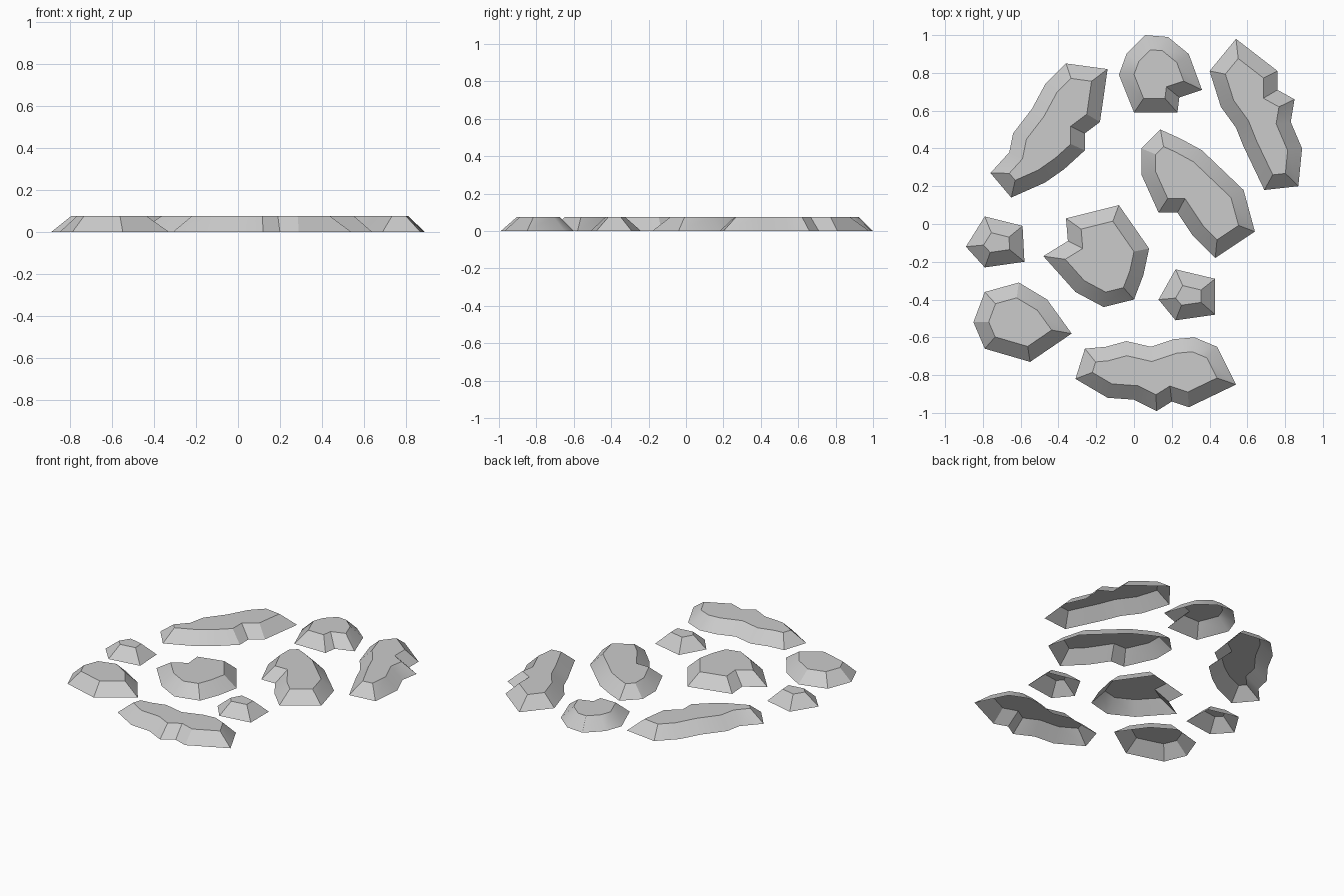
import bpy
import bmesh
import math

UNIT = 0.01          # outlines are written in hundredths
HEIGHT = 0.075       # thickness of every stone
SLOPE = 0.075        # width of the chamfered rim

default_cube = bpy.data.objects.get("Cube")
if default_cube:
    bpy.data.objects.remove(default_cube, do_unlink=True)


def make_material(name, colour):
    material = bpy.data.materials.new(name)
    material.use_nodes = True
    material.diffuse_color = colour
    shader = next(node for node in material.node_tree.nodes
                  if node.type == "BSDF_PRINCIPLED")
    shader.inputs["Base Color"].default_value = colour
    shader.inputs["Roughness"].default_value = 0.8
    return material


stone_grey = make_material("stone grey", (0.6, 0.6, 0.6, 1.0))


def make_stone(name, *outline):
    """Open-bottomed stone: ground outline, sloping rim, flat top."""
    mesh_builder = bmesh.new()
    corners = [mesh_builder.verts.new((x * UNIT, y * UNIT, 0)) for x, y in outline]
    top = mesh_builder.faces.new(corners)
    top.normal_update()
    if top.normal.z < 0:
        top.normal_flip()

    # Inset the flat outline evenly, then lift the inner face
    bmesh.ops.inset_region(mesh_builder, faces=[top], thickness=SLOPE,
                           use_boundary=True, use_even_offset=True)
    for corner in top.verts:
        corner.co.z = HEIGHT
    mesh_builder.normal_update()

    mesh = bpy.data.meshes.new(name)
    mesh_builder.to_mesh(mesh)
    mesh_builder.free()
    mesh.materials.append(stone_grey)
    stone = bpy.data.objects.new(name, mesh)
    bpy.context.collection.objects.link(stone)

    # Soften shallow turns in the rim, keep real corners crisp
    bpy.ops.object.select_all(action="DESELECT")
    stone.select_set(True)
    bpy.context.view_layer.objects.active = stone
    bpy.ops.object.shade_smooth_by_angle(angle=math.radians(30))
    return stone


# Long stones around the edge
make_stone("back_left_long_stone",
           (-36, 85), (-14, 82), (-18, 54), (-26, 48), (-26, 39), (-37, 29), (-47, 22),
           (-65, 14), (-76, 27), (-66, 38), (-64, 48), (-54, 61), (-47, 74))
make_stone("back_right_long_stone",
           (54, 98), (76, 81), (76, 71), (85, 66), (83, 54), (89, 40), (87, 20),
           (69, 18), (58, 41), (54, 51), (46, 62), (40, 81))
make_stone("front_long_stone",
           (-26, -66), (-15, -65), (-4, -62), (9, -65), (21, -61), (32, -60), (44, -65),
           (54, -85), (29, -97), (20, -94), (12, -99), (0, -93), (-14, -92), (-31, -82))

# Middle-sized stones
make_stone("back_stone",
           (6, 100), (18, 99), (29, 90), (36, 71), (24, 67), (23, 59), (0, 59),
           (-8, 79), (-4, 90))
make_stone("centre_right_stone",
           (14, 50), (25, 45), (36, 39), (58, 18), (64, -4), (43, -18), (31, -6),
           (23, 6), (13, 6), (4, 26), (4, 40))
make_stone("centre_stone",
           (-8, 10), (8, -13), (5, -27), (0, -40), (-16, -44), (-31, -36), (-48, -17),
           (-35, -9), (-36, 3))
make_stone("front_left_stone",
           (-61, -31), (-46, -40), (-33, -58), (-55, -73), (-79, -66), (-85, -52),
           (-79, -36))

# Small filler stones
make_stone("left_small_stone",
           (-79, 4), (-59, -1), (-58, -20), (-79, -23), (-89, -12))
make_stone("right_small_stone",
           (22, -24), (43, -29), (43, -48), (22, -51), (13, -40))
